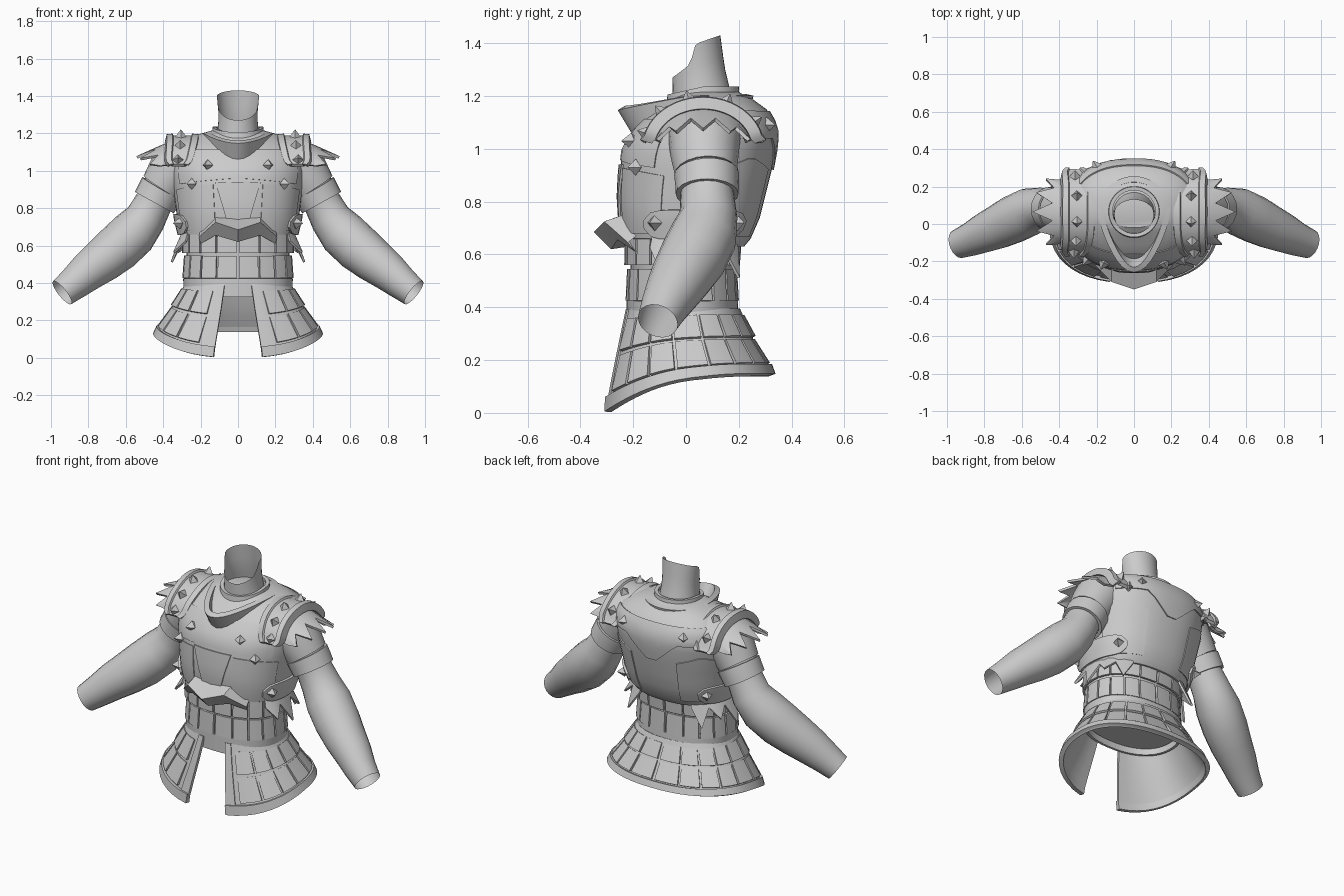
import bpy, bmesh
from math import sin, cos, pi, radians as rad, copysign
from mathutils import Vector as V

if "Cube" in bpy.data.objects:
    bpy.data.objects.remove(bpy.data.objects["Cube"])

# (z, half width, front y, back y) cross-sections of the three body zones
TORSO = [(.63, .285, -.19, .22), (.66, .305, -.235, .245), (.74, .325, -.25, .28), (.82, .335, -.255, .30),
         (.92, .35, -.25, .325), (1.0, .36, -.24, .34), (1.06, .36, -.205, .345), (1.11, .345, -.16, .33),
         (1.15, .31, -.11, .305), (1.19, .23, -.05, .25), (1.215, .14, -.02, .2)]
WAIST = [(.36, .27, -.205, .18), (.45, .275, -.205, .175), (.56, .275, -.21, .18), (.68, .285, -.22, .2)]
SKIRT = [(-.02, .52, -.30, .39), (.13, .43, -.27, .325), (.25, .35, -.245, .255), (.41, .262, -.21, .185)]


def lerp(a, b, t):
    return a + (b - a) * t


def P(prof, a, z, off=0):
    """Point on a body zone: a = 0 is the front, 90 degrees is +x."""
    for p, q in zip(prof, prof[1:]):
        if z <= q[0] or q is prof[-1]:
            t = (z - p[0]) / (q[0] - p[0])
            break
    w, f, b = (lerp(p[i], q[i], t) for i in (1, 2, 3))
    sp = lambda v: copysign(abs(v) ** .87, v)
    return V(((w + off) * sp(sin(a)), (f + b) / 2 - ((b - f) / 2 + off) * sp(cos(a)), z))


def make(name, grids, th=0, side=1, mirror=False, closed=False, cap=False):
    """Mesh from grids of points, optionally thickened and mirrored in x."""
    bm = bmesh.new()
    for rows in grids:
        vs = [[bm.verts.new(p) for p in r] for r in rows]
        n = len(vs[0])
        for r, s in zip(vs, vs[1:]):
            for i in range(n if closed else n - 1):
                j = (i + 1) % n
                bm.faces.new((r[i], r[j], s[j], s[i]))
        if cap:
            bm.faces.new(vs[0][::-1])
            bm.faces.new(vs[-1])
    me = bpy.data.meshes.new(name)
    bm.to_mesh(me)
    bm.free()
    ob = bpy.data.objects.new(name, me)
    bpy.context.collection.objects.link(ob)
    bpy.context.view_layer.objects.active = ob
    if th:
        m = ob.modifiers.new("thick", 'SOLIDIFY')
        m.thickness, m.offset = th, side
        bpy.ops.object.modifier_apply(modifier=m.name)
    if mirror:
        m = ob.modifiers.new("mirror", 'MIRROR')
        m.merge_threshold = .0005
        bpy.ops.object.modifier_apply(modifier=m.name)
    return ob


def cell(prof, c, half, lo, hi, off_lo=0, off_hi=0, taper=1, nz=4):
    """Patch of a zone around angle c; lo and hi are heights or functions of angle."""
    val = lambda v, a: v(a) if callable(v) else v
    na = max(2, int(half * 2 / rad(7)))
    rows = []
    for j in range(nz + 1):
        t, row = j / nz, []
        for i in range(na + 1):
            a0 = c + half * (2 * i / na - 1)
            z = lerp(val(lo, a0), val(hi, a0), t)
            row.append(P(prof, c + (a0 - c) * lerp(taper, 1, t), z, lerp(off_lo, off_hi, t)))
        rows.append(row)
    return rows


def loft(name, prof, n=44):
    make(name, [[[P(prof, 2 * pi * i / n, r[0]) for i in range(n)] for r in prof]], closed=True, cap=True)


def tube(name, pts, extra=0, th=0, n=20):
    """Round limb through (x, y, z, radius) points, on both sides."""
    rows = []
    for k, p in enumerate(pts):
        d = (V(pts[min(k + 1, len(pts) - 1)][:3]) - V(pts[max(k - 1, 0)][:3])).normalized()
        u = d.cross(V((0, 1, 0))).normalized()
        w = d.cross(u)
        r = p[3] + extra
        rows.append([V(p[:3]) + (u * cos(2 * pi * i / n) + w * sin(2 * pi * i / n)) * r for i in range(n)])
    make(name, [rows], th, 0, True, True)


# body shells
loft("cuirass", TORSO)
loft("waist", WAIST)

# chest and back plating
make("chest_panel", [cell(TORSO, 0, rad(17), .70, .94, 0, 0, .4, 6)], .008)
make("chest_side_plates", [cell(TORSO, rad(44), rad(25), .68, lambda a: .88 + .05 * cos(a))], .005, mirror=True)
make("chest_yoke", [cell(TORSO, 0, rad(60), lambda a: .96 - .03 * abs(a), 1.11)], .005)
make("back_yoke", [cell(TORSO, pi, rad(60), lambda a: min(.9 + .35 * abs(a - pi), 1.04), 1.14, nz=6)], .008)
make("back_side_plates", [cell(TORSO, rad(132), rad(26), .67, lambda a: .97 - .1 * abs(a - 2.3), nz=6)],
     .006, mirror=True)

# flared lip at the bottom of the breastplate
cols = [[(0, -.24, .75), (0, -.35, .685), (0, -.285, .62), (0, -.15, .64)],
        [(.12, -.21, .76), (.12, -.31, .725), (.12, -.26, .655), (.12, -.13, .67)],
        [(.2, -.15, .70), (.21, -.22, .645), (.2, -.19, .61), (.19, -.1, .64)]]
make("breastplate_lip", [cols], mirror=True)

# side straps with rounded ends
sc, sh = rad(96), rad(42)
hgt = lambda a: .055 * max(1 - abs((a - sc) / sh) ** 6, .08) ** .5
make("side_strap", [cell(TORSO, sc, sh, lambda a: .715 - hgt(a), lambda a: .715 + hgt(a), .004, .004)],
     .014, mirror=True)

# torn fringe under the cuirass
top, low = [], []
for i in range(9):
    a = rad(62 + i * 11)
    top.append(P(WAIST, a, .67, .005))
    low.append(P(WAIST, a, .51 if i in (3, 7) else .56, .075) if i % 2 else P(WAIST, a, .62, .025))
make("waist_fringe", [[low, top]], .012, mirror=True)

# waist tiles and belt
tiles = []
for i in range(18):
    a = 2 * pi * (i + .5) / 18
    for lo, hi in ((.425, .545), (.56, .67)):
        tiles.append(cell(WAIST, a, rad(9.2), lo, hi, .01, .0, nz=1))
make("waist_tiles", tiles, .014)
make("belt", [cell(WAIST, pi, pi, .325, .425, .006, .006, nz=2)], .014)

# split skirt: lining, tiles, hem and slit trim
zb = lambda a: .14 * (1 - ((1 + cos(a)) / 2) ** 3.2)
sk = lambda v: (lambda a: lerp(.39, zb(a), v))
make("skirt", [cell(SKIRT, pi, rad(168), sk(1), sk(0), nz=6)], .012)
tiles = []
for i in range(16):
    a = rad(22 + 316 * (i + .5) / 16)
    for v0, v1 in ((.1, .42), (.47, .83)):
        tiles.append(cell(SKIRT, a, rad(9), sk(v1), sk(v0), .012, .004, nz=1))
make("skirt_tiles", tiles, .014)
make("skirt_hem", [cell(SKIRT, pi, rad(168), sk(1.005), sk(.86), -.006, .002, nz=1)], .027)
make("skirt_slit_trim", [cell(SKIRT, rad(15.5), rad(3.5), sk(1), sk(0), .0, .0)], .018, mirror=True)

# arms, sleeves and armbands
ARM = [(.27, .07, 1.11, .10), (.315, .07, 1.05, .125), (.36, .07, .98, .118), (.405, .075, .91, .106),
       (.445, .08, .84, .1), (.495, .085, .745, .11), (.56, .065, .665, .128), (.645, .025, .585, .128),
       (.725, -.015, .52, .118), (.805, -.05, .46, .105), (.875, -.083, .40, .09), (.94, -.107, .348, .078)]
tube("arm", ARM)
tube("sleeve", ARM[1:4], .006, .012)
tube("armband", [(.405, .078, .905, .106), (.425, .08, .87, .104), (.447, .08, .83, .102)], .008, .018)

# shoulder straps: an arch with raised borders
CY, CZ, RY, RZ = .065, 1.0, .215, .18


def arch(x, phi, o=0, k=1):
    return V((x + .02 * cos(phi) ** 4 * k, CY - (RY + o) * cos(phi), CZ + (RZ + o) * sin(phi)))


CROSS = [(.215, -.025), (.218, .008), (.24, .01), (.245, 0), (.35, 0), (.355, .01), (.375, .008), (.382, -.03)]
rows = []
for i in range(25):
    e = abs(i - 12) - 10
    shrink = (1, .93, .72)[max(e, 0)] * (.8 + .2 * sin(pi * i / 24))
    rows.append([arch(.3 + (x - .3) * shrink, rad(9 + 162 * i / 24), o + (.01 if e == 2 else 0)) for x, o in CROSS])
make("shoulder_strap", [rows], .02, 0, mirror=True)

# torn fringe below the shoulder straps
rows = [[], [], []]
for i in range(11):
    phi = rad(12 + 156 * i / 10)
    tip = i % 2
    s = sin(phi)
    rows[0].append(arch(.35, phi, -.03, 0))
    rows[1].append(arch(.40, phi, -.045, 0))
    rows[2].append(V((.41 + .13 * s if tip else .405 + .03 * s, CY - (.195 if tip else .17) * cos(phi),
                      1.0 + (.072 if tip else .115) * s)))
make("shoulder_fringe", [rows], .014, 0, mirror=True)


# collar with a pointed, raised front
def collar(name, r, prow, zfun, lean, th, n=40):
    rows = []
    for t in (0, .5, 1):
        row = []
        for i in range(n):
            a = 2 * pi * i / n
            f = max(cos(a), 0)
            q = r + lean * t
            row.append((q * sin(a), .065 - q * cos(a) - (prow + .05 * t * (prow > 0)) * f ** 3,
                        lerp(*zfun(f), t)))
        rows.append(row)
    make(name, [rows], th, 0, closed=True)


collar("collar", .165, .085, lambda f: (1.16 - .105 * f ** 1.3, 1.205 - .05 * f ** 2), .01, .032)
collar("neck_band", .135, 0, lambda f: (1.12, 1.235 - .03 * f), -.01, .02)

# neck, open at a slanted top with a step at the jaw
rows = []
for t in (0, .15, .3, .45, .6, .75, .9, 1):
    row = []
    for i in range(32):
        a = 2 * pi * i / 32
        c = (1 - cos(a)) / 2
        z = lerp(1.1, 1.27 + .16 * max(.9 * c, min(.315 + 3 * (c - .35), .6 + .4 * c)), t)
        h = (z - 1.1) / .33
        r = lerp(.122, .1, min(h * 1.6, 1))
        row.append(((r + .032 * max(h - .5, 0)) * sin(a), lerp(.075, .03, h) - r * cos(a), z))
    rows.append(row)
make("neck", [rows], closed=True)

# pyramid studs on plates and straps
places = [(P(TORSO, rad(a), z, o), P(TORSO, rad(a), z, .1) - P(TORSO, rad(a), z)) for a, z, o in
          ((23, 1.03, .005), (41, .93, .005), (65, .72, .018), (128, .72, .018), (149, 1.09, .0))]
places += [(arch(.305, rad(p), .006), arch(.305, rad(p), .1) - arch(.305, rad(p))) for p in (18, 46, 76, 113, 148)]
cones = []
for c, n in places:
    n.normalize()
    u = (V((0, 0, 1)) if abs(n.z) < .8 else V((0, 1, 0))).cross(n).normalized()
    w = n.cross(u)
    cones.append([[c + n * h + d * r for d in (u, w, -u, -w)] for h, r in ((-.015, .02), (0, .031), (.04, .002))])
make("studs", cones, mirror=True, closed=True, cap=True)

# consistent normals, smooth shading with crisp edges
for ob in bpy.data.objects:
    bm = bmesh.new()
    bm.from_mesh(ob.data)
    bmesh.ops.recalc_face_normals(bm, faces=bm.faces)
    bm.to_mesh(ob.data)
    bm.free()
    ob.select_set(True)
bpy.ops.object.shade_smooth_by_angle(angle=rad(32))
